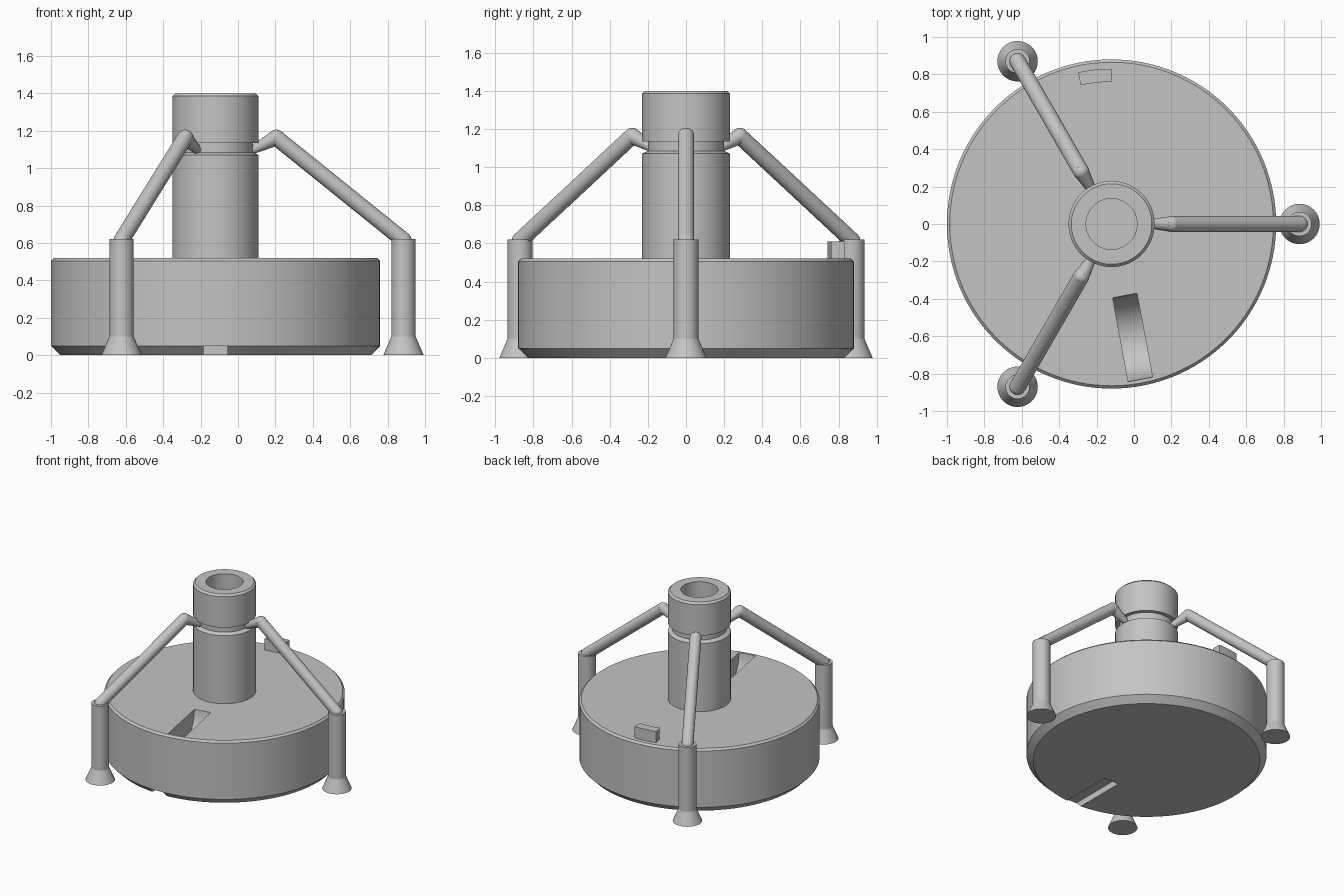
import bpy, bmesh
from math import radians, cos, sin, pi
from mathutils import Matrix, Vector

cube = bpy.data.objects.get("Cube")
if cube:
    bpy.data.objects.remove(cube)

CENTRE = Matrix.Translation((-0.12, 0, 0))
DRUM_TOP = 0.52

grey = bpy.data.materials.new("plain grey")
grey.use_nodes = True
colour = (0.55, 0.55, 0.55, 1)
grey.diffuse_color = colour
grey.node_tree.nodes["Principled BSDF"].inputs["Base Color"].default_value = colour


def make(name, bm, turn=0):
    """Turn a bmesh into a grey object, rotated about the main axis."""
    bmesh.ops.recalc_face_normals(bm, faces=bm.faces)
    bm.transform(CENTRE @ Matrix.Rotation(radians(turn), 4, 'Z'))
    mesh = bpy.data.meshes.new(name)
    bm.to_mesh(mesh)
    bm.free()
    mesh.materials.append(grey)
    obj = bpy.data.objects.new(name, mesh)
    bpy.context.collection.objects.link(obj)
    return obj


def select(obj):
    bpy.ops.object.select_all(action='DESELECT')
    obj.select_set(True)
    bpy.context.view_layer.objects.active = obj


def smooth(obj):
    select(obj)
    bpy.ops.object.shade_smooth_by_angle(angle=radians(20))


def lathe(profile, steps, offset=0):
    """Spin (radius, height) points, capped at both ends on the axis."""
    bm = bmesh.new()
    rings = []
    for r, z in profile:
        rings.append([bm.verts.new((offset + r * cos(2 * pi * i / steps),
                                    r * sin(2 * pi * i / steps), z)) for i in range(steps)])
    for a, b in zip(rings, rings[1:]):
        for i in range(steps):
            j = (i + 1) % steps
            bm.faces.new((a[i], a[j], b[j], b[i]))
    bm.faces.new(rings[0])
    bm.faces.new(rings[-1])
    return bm


def rod(bm, p, q, r1, r2):
    p, q = Vector(p), Vector(q)
    aim = (q - p).to_track_quat('Z', 'Y').to_matrix().to_4x4()
    bmesh.ops.create_cone(bm, cap_ends=True, segments=32, radius1=r1, radius2=r2,
                          depth=(q - p).length, matrix=Matrix.Translation((p + q) / 2) @ aim)


def cut(target, cutter):
    mod = target.modifiers.new("cut", 'BOOLEAN')
    mod.operation = 'DIFFERENCE'
    mod.solver = 'EXACT'
    mod.object = cutter
    select(target)
    bpy.ops.object.modifier_apply(modifier=mod.name)
    bpy.data.objects.remove(cutter)


# Drum with chamfered rims
drum = make("drum", lathe([(0.83, 0), (0.88, 0.05), (0.88, 0.505), (0.865, DRUM_TOP)], 128))

# Rounded pocket in the top of the drum
bm = bmesh.new()
rod(bm, (0.617, -0.066, DRUM_TOP), (0.617, 0.066, DRUM_TOP), 0.228, 0.228)
cut(drum, make("pocket_cutter", bm, -79.5))

# Shallow channel under the drum, open at the rim
bm = bmesh.new()
bmesh.ops.create_cube(bm, size=1, matrix=Matrix.Translation((0.7, 0, 0))
                      @ Matrix.Diagonal((0.6, 0.13, 0.1, 1)))
cut(drum, make("channel_cutter", bm, -90))
smooth(drum)

# Column with a groove and a central bore
smooth(make("column", lathe([
    (0.23, 0.5), (0.23, 1.07), (0.2, 1.085), (0.2, 1.135), (0.23, 1.135),
    (0.23, 1.385), (0.215, 1.4), (0.136, 1.4), (0.136, 0.53)], 96)))

# Curved stop block standing on the drum
bm = bmesh.new()
steps = 6
outline = []
for r, order in ((0.76, range(steps + 1)), (0.83, range(steps, -1, -1))):
    for i in order:
        a = radians(12.5 * i / steps)
        outline.append(bm.verts.new((r * cos(a), r * sin(a), DRUM_TOP - 0.01)))
base = bm.faces.new(outline)
top = bmesh.ops.extrude_face_region(bm, geom=[base])["geom"]
bmesh.ops.translate(bm, vec=(0, 0, 0.1),
                    verts=[v for v in top if isinstance(v, bmesh.types.BMVert)])
if not base.is_valid or len(bm.faces) < len(outline) + 2:
    bm.faces.new(outline)
smooth(make("stop_block", bm, 90))

# Three legs: flared post, bent arm, tapered tip in the groove
shoulder, elbow, tip = (1.005, 0, 0.615), (0.325, 0, 1.163), (0.17, 0, 1.083)
for name, turn in (("left", 0), ("back_right", 120), ("front_right", 240)):
    smooth(make(name + "_post",
                lathe([(0.108, 0), (0.065, 0.1), (0.065, 0.62)], 48, 1.005), turn))
    bm = bmesh.new()
    rod(bm, shoulder, elbow, 0.043, 0.043)
    rod(bm, elbow, tip, 0.043, 0.018)
    for joint in (shoulder, elbow):
        bmesh.ops.create_uvsphere(bm, u_segments=32, v_segments=16, radius=0.043,
                                  matrix=Matrix.Translation(joint))
    smooth(make(name + "_arm", bm, turn))
